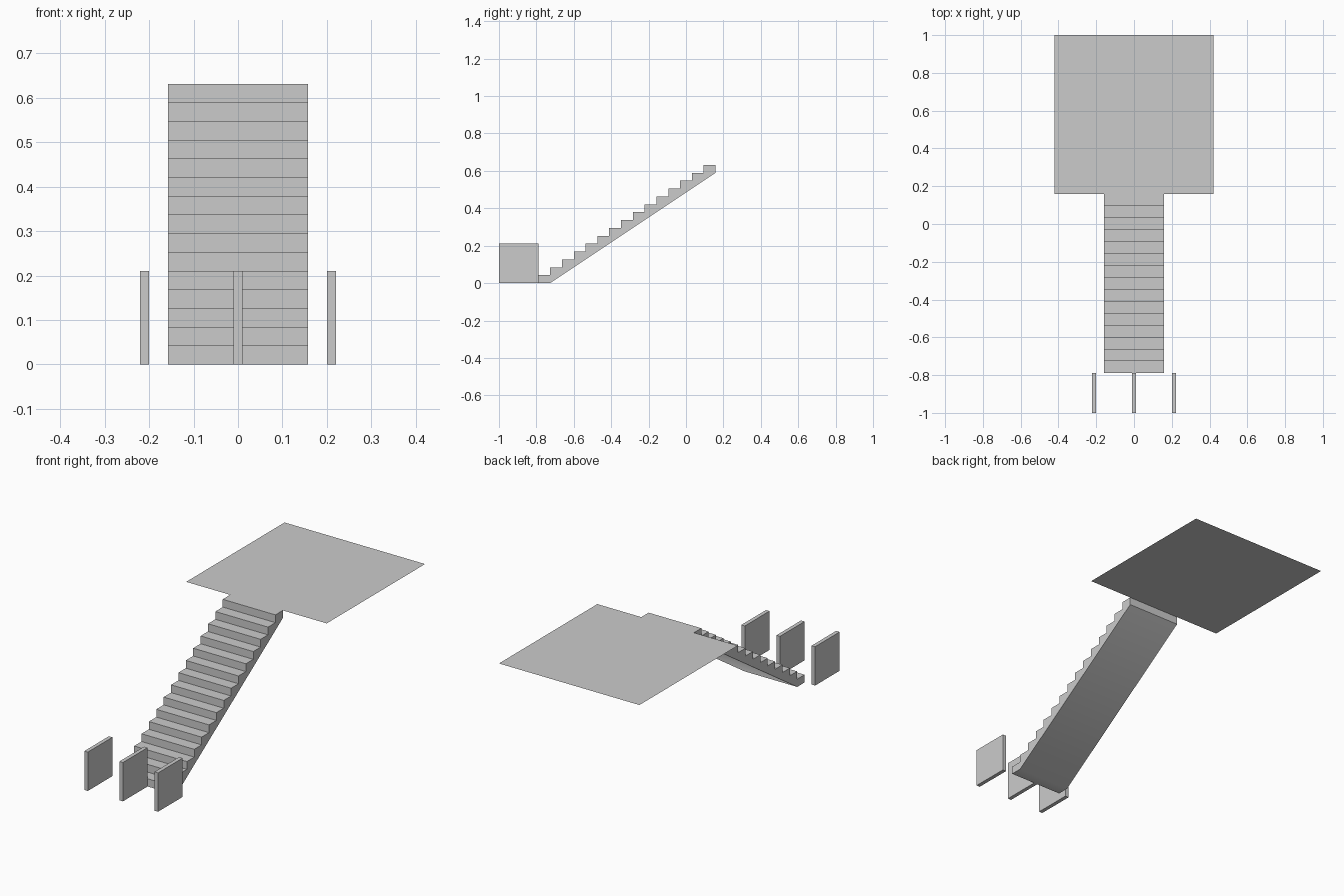
import bpy, bmesh, math

if "Cube" in bpy.data.objects:
    bpy.data.objects.remove(bpy.data.objects["Cube"])

U = 2 / 9.5            # one design unit in scene units
STEPS = 15
RUN, RISE = 0.3 * U, 0.2 * U
Y0 = -1 + U            # front of the first riser
Y1 = Y0 + STEPS * RUN  # back of the last tread
TOP = STEPS * RISE


def finish(bm, name):
    mesh = bpy.data.meshes.new(name)
    bm.to_mesh(mesh)
    bm.free()
    obj = bpy.data.objects.new(name, mesh)
    bpy.context.collection.objects.link(obj)
    return obj


def box(name, center, size):
    bm = bmesh.new()
    bmesh.ops.create_cube(bm, size=1)
    bmesh.ops.scale(bm, vec=size, verts=bm.verts)
    obj = finish(bm, name)
    obj.location = center
    return obj


# Staircase: stepped side profile with a sloped underside, extruded across x
profile = [(Y0, 0)]
for i in range(STEPS):
    profile += [(Y0 + i * RUN, (i + 1) * RISE), (Y0 + (i + 1) * RUN, (i + 1) * RISE)]
profile += [(Y1, TOP - RISE), (Y0 + RUN, 0)]

half_width = 0.75 * U
bm = bmesh.new()
side = bm.faces.new([bm.verts.new((-half_width, y, z)) for y, z in profile])
ext = bmesh.ops.extrude_face_region(bm, geom=[side])
moved = [g for g in ext["geom"] if isinstance(g, bmesh.types.BMVert)]
bmesh.ops.translate(bm, vec=(2 * half_width, 0, 0), verts=moved)
bmesh.ops.recalc_face_normals(bm, faces=bm.faces)
stairs = finish(bm, "staircase")
bpy.context.view_layer.objects.active = stairs
stairs.select_set(True)
bpy.ops.object.shade_smooth_by_angle(angle=math.radians(40))

# Upper landing: thin square sheet level with the top tread
bm = bmesh.new()
bmesh.ops.create_grid(bm, x_segments=1, y_segments=1, size=2 * U)
landing = finish(bm, "landing")
landing.location = (0, Y1 + 2 * U, TOP)

# Three upright barrier panels in front of the stairs
for name, i in (("left", -1), ("middle", 0), ("right", 1)):
    box(f"barrier_{name}", (i * U, -1 + U / 2, U / 2), (0.1 * U, U, U))
